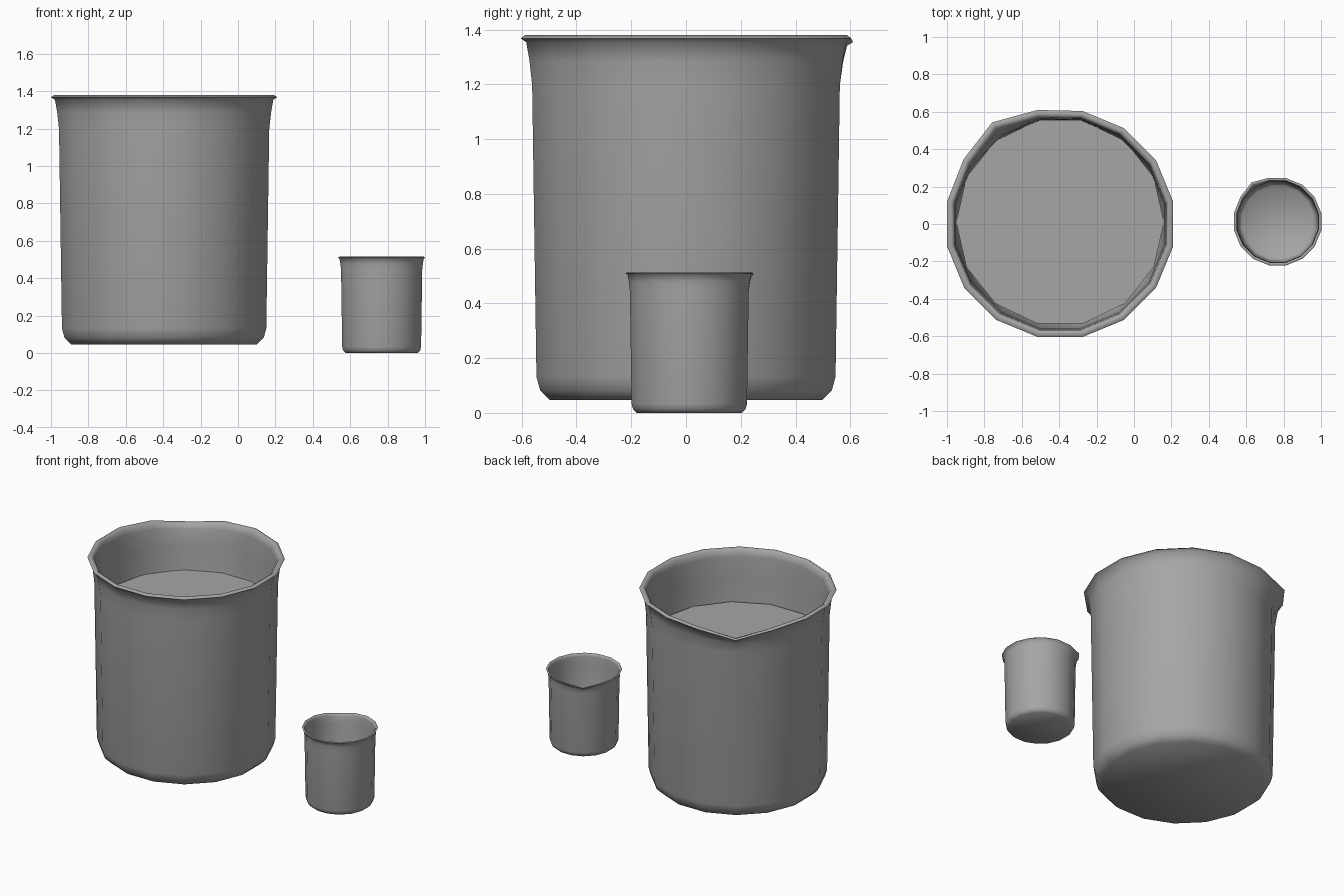
import bpy, bmesh, math

cube = bpy.data.objects.get("Cube")
if cube:
    bpy.data.objects.remove(cube, do_unlink=True)

SIDES = 16
SPOUT = 5           # index of the corner pulled out into a pouring spout
HEIGHT = 1.334
NECK = 1.15         # height where the spout begins

glass = bpy.data.materials.new("grey")
glass.use_nodes = True
grey = (0.38, 0.38, 0.38, 1)
glass.diffuse_color = grey
glass.node_tree.nodes["Principled BSDF"].inputs["Base Color"].default_value = grey

# Wall section (radius, height): outside going up, over the rim, inside going down
PROFILE = [
    (0.507, 0), (0.543, 0.035), (0.557, 0.085), (0.573, NECK),
    (0.583, 1.24), (0.595, 1.307), (0.616, 1.321), (0.598, HEIGHT),
    (0.578, 1.32), (0.573, 1.28), (0.567, NECK),
    (0.549, 0.085), (0.535, 0.041), (0.502, 0.008),
]
# Outward push and drop of the corners at and beside the spout
SPOUT_SHAPE = {0: (0.042, 0.058), 1: (0.006, 0.016)}


def add_mesh(name, bm, location, scale=1.0):
    bmesh.ops.recalc_face_normals(bm, faces=bm.faces)
    mesh = bpy.data.meshes.new(name)
    bm.to_mesh(mesh)
    bm.free()
    mesh.materials.append(glass)
    obj = bpy.data.objects.new(name, mesh)
    obj.location = location
    obj.scale = (scale,) * 3
    bpy.context.collection.objects.link(obj)
    bpy.ops.object.select_all(action='DESELECT')
    obj.select_set(True)
    bpy.context.view_layer.objects.active = obj
    bpy.ops.object.shade_smooth_by_angle(angle=math.radians(75))


def beaker(name, location, scale):
    bm = bmesh.new()
    rings = []
    for radius, z in PROFILE:
        # The spout only shapes the flared top of the wall
        flare = max(0, (z - NECK) / (HEIGHT - NECK)) ** 1.5
        ring = []
        for i in range(SIDES):
            push, drop = SPOUT_SHAPE.get(abs(i - SPOUT), (0, 0))
            a = (i + 0.5) * math.tau / SIDES
            r = radius + push * flare
            ring.append(bm.verts.new((r * math.cos(a), r * math.sin(a), z - drop * flare)))
        rings.append(ring)
    for low, high in zip(rings, rings[1:]):
        for i in range(SIDES):
            j = (i + 1) % SIDES
            bm.faces.new((low[i], low[j], high[j], high[i]))
    # Underside and inner floor
    bm.faces.new(rings[0])
    bm.faces.new(rings[-1])
    add_mesh(name, bm, location, scale)


beaker("large_beaker", (-0.395, 0, 0.047), 1.0)
beaker("small_beaker", (0.768, 0.012, 0), 0.386)

# Contents of the large beaker, with a corner pointing straight along x
bm = bmesh.new()
bmesh.ops.create_cone(bm, cap_ends=True, segments=14, radius1=0.538, radius2=0.556, depth=0.905)
for v in bm.verts:
    # Corners start on the y axis; a quarter turn brings them onto x
    v.co.x, v.co.y = v.co.y, -v.co.x
add_mesh("liquid", bm, (-0.395, 0.01, 0.573))
